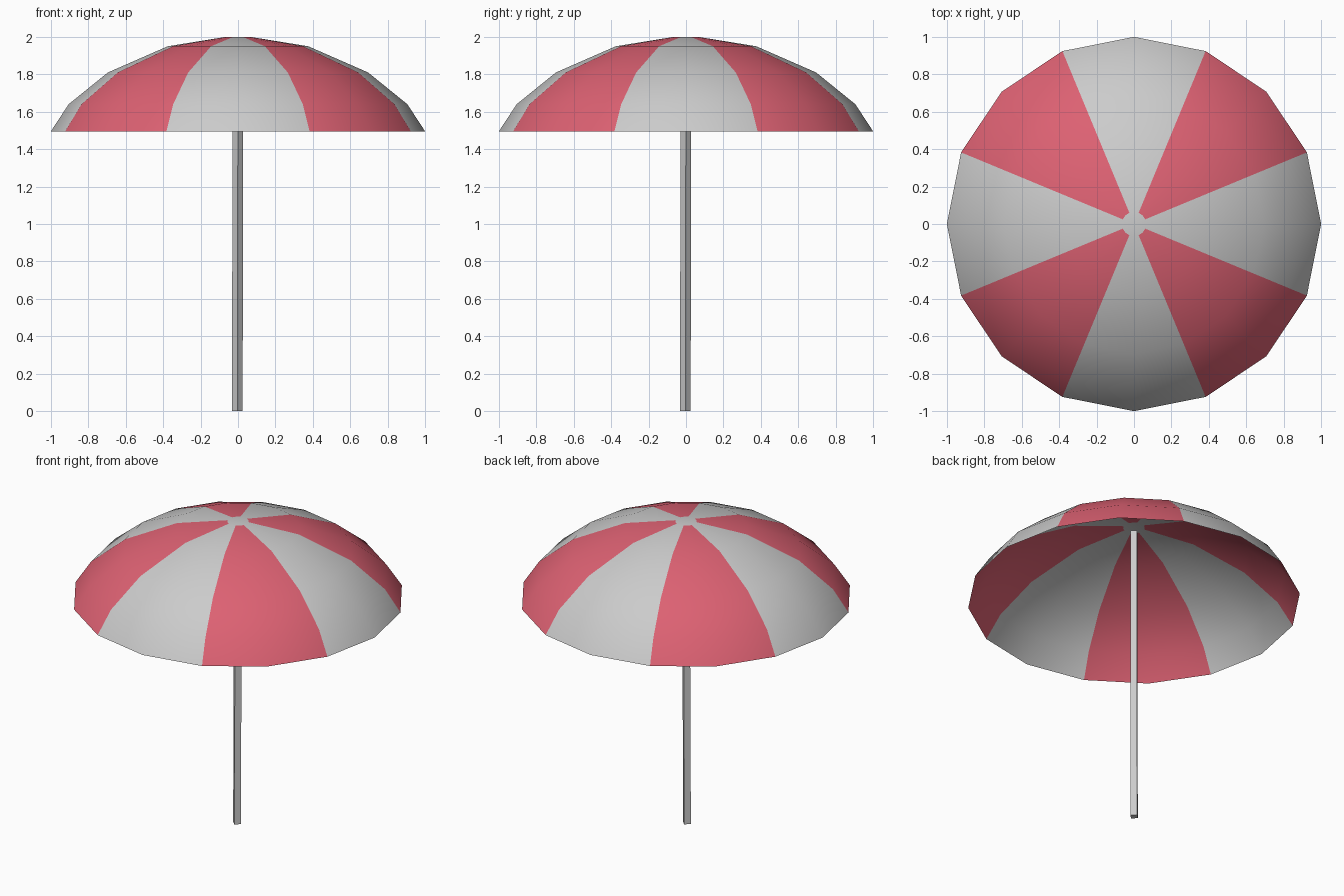
import bpy, bmesh
from math import cos, sin, pi

if "Cube" in bpy.data.objects:
    bpy.data.objects.remove(bpy.data.objects["Cube"])

SIDES = 16
# canopy profile from rim to top cap: (radius, height)
PROFILE = [(1.0, 1.495), (0.905, 1.64), (0.695, 1.81), (0.375, 1.95), (0.065, 2.0)]


def material(name, color):
    mat = bpy.data.materials.new(name)
    mat.diffuse_color = color
    mat.use_nodes = True
    mat.node_tree.nodes["Principled BSDF"].inputs["Base Color"].default_value = mat.diffuse_color
    return mat


def add_object(name, bm):
    mesh = bpy.data.meshes.new(name)
    bm.normal_update()
    bm.to_mesh(mesh)
    bm.free()
    obj = bpy.data.objects.new(name, mesh)
    bpy.context.collection.objects.link(obj)
    return obj


def ring(bm, n, r, z, x=0.0, y=0.0):
    return [bm.verts.new((x + r * cos(2 * pi * i / n), y + r * sin(2 * pi * i / n), z))
            for i in range(n)]


def bridge(bm, low, high):
    n = len(low)
    return [bm.faces.new((low[i], low[(i + 1) % n], high[(i + 1) % n], high[i]))
            for i in range(n)]


# striped canopy: every stripe is two segments wide
bm = bmesh.new()
rings = [ring(bm, SIDES, r, z) for r, z in PROFILE]
for low, high in zip(rings, rings[1:]):
    for i, face in enumerate(bridge(bm, low, high)):
        face.material_index = ((i + 1) // 2) % 2
        face.smooth = True
cap = bm.faces.new(rings[-1])
cap.smooth = True
# red lies between 22.5 and 67.5 degrees, grey is centred on the axes
canopy = add_object("canopy", bm)
canopy.data.materials.append(material("canopy_grey", (0.8, 0.8, 0.8, 1)))
canopy.data.materials.append(material("canopy_red", (0.72, 0.12, 0.17, 1)))

# square pole, corners on the axes, leaning very slightly
bm = bmesh.new()
foot = ring(bm, 4, 0.029, 0.0, -0.004, -0.004)
head = ring(bm, 4, 0.027, 1.97)
bridge(bm, foot, head)
bm.faces.new(foot[::-1])
bm.faces.new(head)
add_object("pole", bm)
